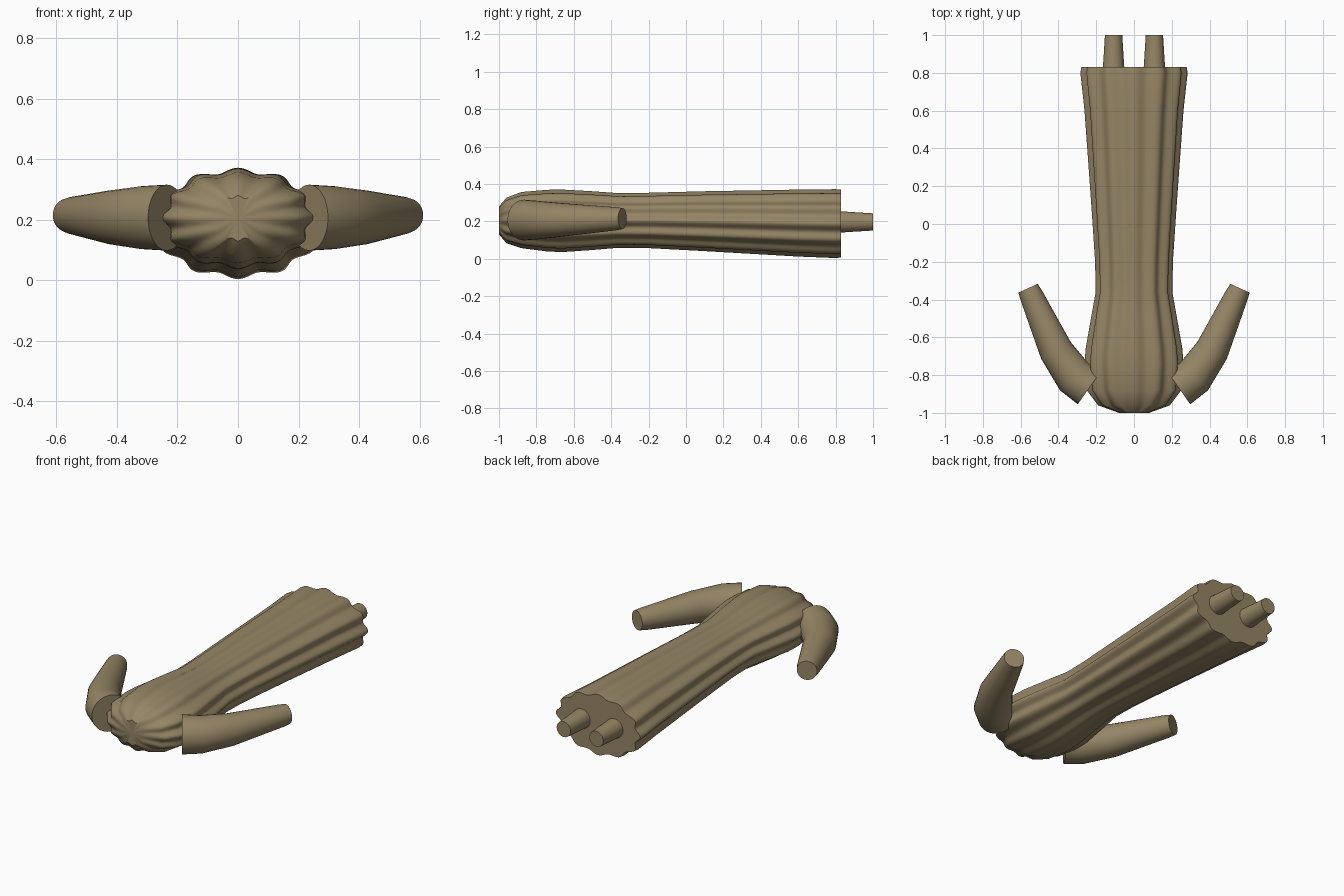
import bpy
import bmesh
from math import cos, sin, tau, radians
from mathutils import Vector

cube = bpy.data.objects.get("Cube")
if cube:
    bpy.data.objects.remove(cube, do_unlink=True)

TAN = (0.30, 0.235, 0.13, 1.0)
cloth = bpy.data.materials.new("tan_cloth")
cloth.use_nodes = True
cloth.diffuse_color = TAN
bsdf = cloth.node_tree.nodes["Principled BSDF"]
bsdf.inputs["Base Color"].default_value = TAN
bsdf.inputs["Roughness"].default_value = 0.8


def loft(name, rings):
    """Skin a list of point rings and close both ends."""
    bm = bmesh.new()
    loops = [[bm.verts.new(p) for p in ring] for ring in rings]
    n = len(loops[0])
    for a, b in zip(loops, loops[1:]):
        for i in range(n):
            j = (i + 1) % n
            bm.faces.new((a[i], a[j], b[j], b[i]))
    for end in (loops[0], loops[-1]):
        centre = bm.verts.new(sum((v.co for v in end), Vector()) / n)
        for i in range(n):
            bm.faces.new((end[i], end[(i + 1) % n], centre))
    bmesh.ops.recalc_face_normals(bm, faces=bm.faces)
    mesh = bpy.data.meshes.new(name)
    bm.to_mesh(mesh)
    bm.free()
    mesh.materials.append(cloth)
    obj = bpy.data.objects.new(name, mesh)
    bpy.context.collection.objects.link(obj)
    bpy.ops.object.select_all(action="DESELECT")
    obj.select_set(True)
    bpy.context.view_layer.objects.active = obj
    bpy.ops.object.shade_smooth_by_angle(angle=radians(40))
    return obj


def pleated_ring(y, rx, rz, cz, folds=12, depth=0.045, n=144):
    """Oval section with soft folds, one fold crest at the top."""
    ring = []
    for i in range(n):
        t = tau * i / n
        r = 1 - depth + depth * cos(folds * t)
        ring.append(Vector((rx * r * sin(t), y, cz + rz * r * cos(t))))
    return ring


def tube(name, stations, side, n=32):
    """Round tube through (x, y, z, radius) stations lying in a level plane."""
    pts = [Vector(s[:3]) for s in stations]
    rings = []
    for i, (p, s) in enumerate(zip(pts, stations)):
        back = (p - pts[i - 1]).normalized() if i else Vector()
        ahead = (pts[i + 1] - p).normalized() if i + 1 < len(pts) else Vector()
        across = (back + ahead).normalized().cross(Vector((0, 0, 1)))
        ring = [p + s[3] * (across * cos(tau * k / n) + Vector((0, 0, sin(tau * k / n))))
                for k in range(n)]
        rings.append([Vector((side * v.x, v.y, v.z)) for v in ring])
    return loft(name, rings)


# Pleated body: y, half width, half height, centre height
body = [
    (-1.00, 0.08, 0.075, 0.205),
    (-0.96, 0.19, 0.122, 0.205),
    (-0.88, 0.25, 0.150, 0.207),
    (-0.74, 0.262, 0.165, 0.204),
    (-0.66, 0.256, 0.167, 0.203),
    (-0.50, 0.228, 0.157, 0.204),
    (-0.36, 0.203, 0.146, 0.205),
    (-0.20, 0.206, 0.148, 0.205),
    (0.10, 0.226, 0.160, 0.201),
    (0.60, 0.262, 0.179, 0.191),
    (0.80, 0.284, 0.184, 0.188),
    (0.83, 0.279, 0.181, 0.188),
]
loft("robe_body", [pleated_ring(*s) for s in body])

# Sleeves and legs, mirrored: x, y, z, radius
sleeve = [
    (0.235, -0.865, 0.207, 0.109),
    (0.318, -0.807, 0.207, 0.104),
    (0.413, -0.670, 0.208, 0.090),
    (0.545, -0.375, 0.214, 0.062),
    (0.561, -0.340, 0.215, 0.056),
]
leg = [
    (0.108, 0.78, 0.197, 0.060),
    (0.108, 0.90, 0.197, 0.052),
    (0.108, 1.00, 0.197, 0.046),
]
for side, label in ((1, "left"), (-1, "right")):
    tube(label + "_sleeve", sleeve, side)
    tube(label + "_leg", leg, side)
